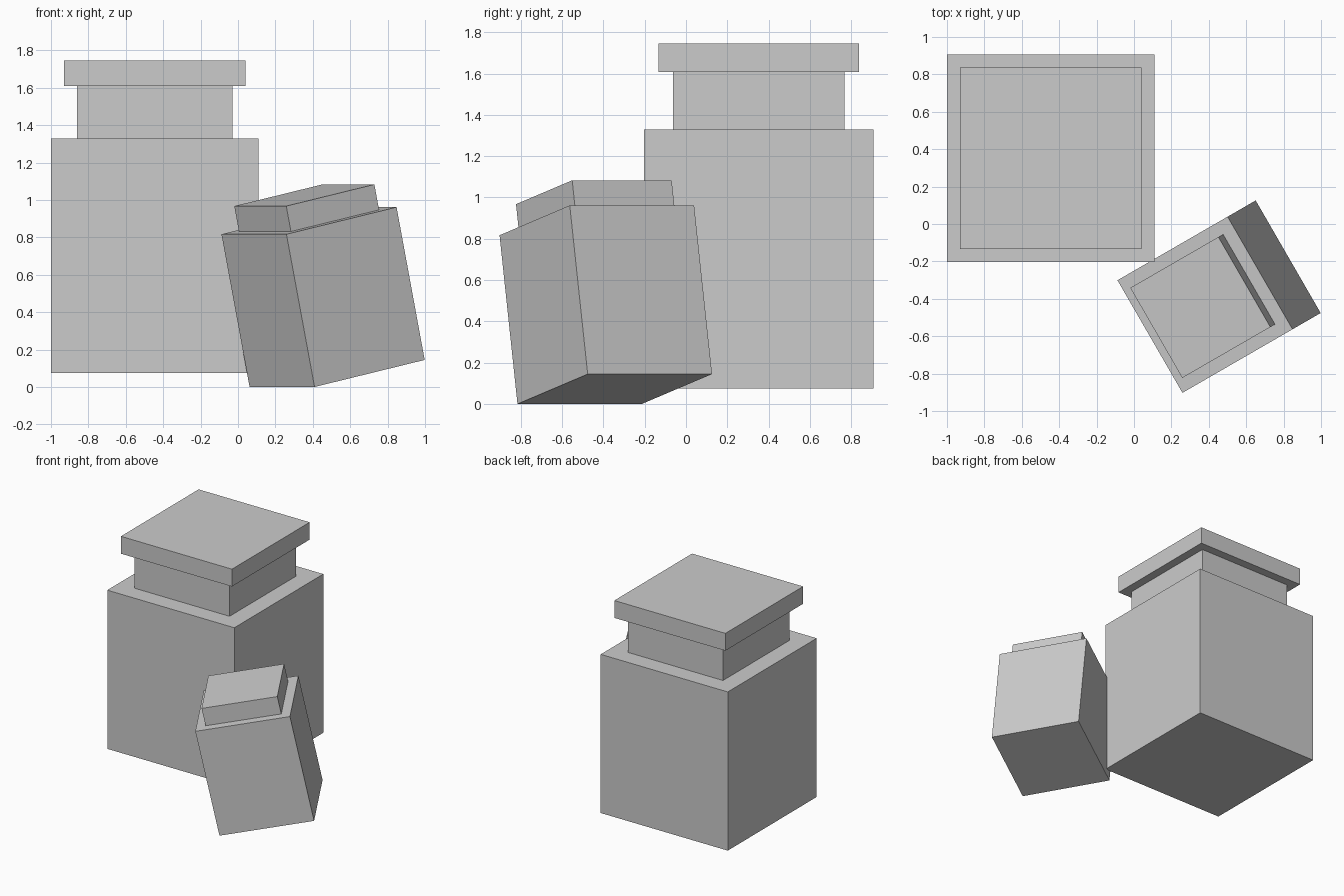
import bpy
import math
from mathutils import Matrix, Vector

if "Cube" in bpy.data.objects:
    bpy.data.objects.remove(bpy.data.objects["Cube"])

grey = bpy.data.materials.new("plain grey")
grey.diffuse_color = (0.6, 0.6, 0.6, 1.0)
grey.use_nodes = True
grey.node_tree.nodes["Principled BSDF"].inputs["Base Color"].default_value = grey.diffuse_color


def block(name, width, depth, z0, z1, frame):
    """Box centred on the frame's axis, spanning z0 to z1 along it."""
    bpy.ops.mesh.primitive_cube_add(size=1)
    ob = bpy.context.object
    ob.name = name
    ob.data.transform(Matrix.Translation((0, 0, (z0 + z1) / 2))
                      @ Matrix.Diagonal((width, depth, z1 - z0, 1)))
    ob.data.materials.append(grey)
    ob.matrix_world = frame
    return ob


# Large upright jar: body, neck and overhanging lid
upright = Matrix.Translation((-0.445, 0.352, 0.075))
block("large_jar_body", 1.11, 1.11, 0, 1.253, upright)
block("large_jar_neck", 0.832, 0.832, 1.253, 1.533, upright)
block("large_jar_lid", 0.97, 0.97, 1.533, 1.67, upright)

# Small jar leaning against it: turned, then tipped onto one bottom edge
lean = (Matrix.Translation((0.53, -0.345, 0.0725))
        @ Matrix.Rotation(math.radians(30), 4, 'Z')
        @ Matrix.Rotation(math.radians(-12), 4, 'Y'))
block("small_jar_body", 0.695, 0.695, 0, 0.835, lean)
block("small_jar_lid", 0.556, 0.556, 0.835, 0.974, lean)
